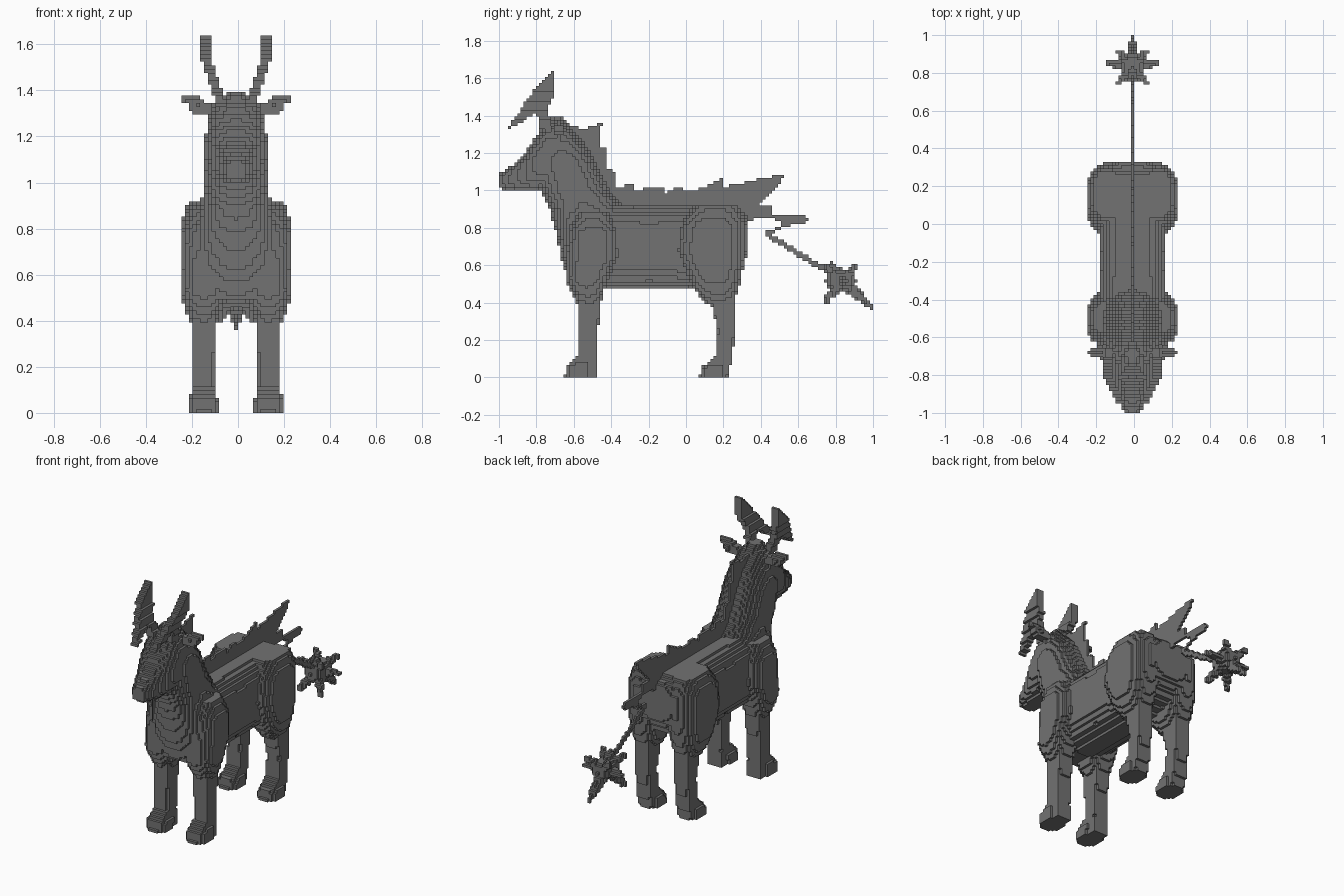
import bpy
from math import ceil, floor
from mathutils import Vector

default_cube = bpy.data.objects.get("Cube")
if default_cube:
    bpy.data.objects.remove(default_cube)

CELL = 2 / 122          # edge length of one block
parts = {}              # part name -> set of block indices
occupied = set()        # every block used so far

grey = bpy.data.materials.new("plain grey")
grey.use_nodes = True
grey.diffuse_color = (0.17, 0.17, 0.17, 1)
grey.node_tree.nodes["Principled BSDF"].inputs["Base Color"].default_value = grey.diffuse_color


def fill(name, low, high, inside):
    """Add every free block inside a shape; x = 0 is the middle block layer."""
    cells = parts.setdefault(name, set())
    ranges = [range(floor(a / CELL) - 1, ceil(b / CELL) + 1) for a, b in zip(low, high)]
    for i in ranges[0]:
        for j in ranges[1]:
            for k in ranges[2]:
                if k < 0 or (i, j, k) in occupied:
                    continue
                if inside(i * CELL, (j + 0.5) * CELL, (k + 0.5) * CELL):
                    cells.add((i, j, k))
                    occupied.add((i, j, k))


def loft(name, axis, stations, power=2.4, offset=0.0):
    """Rounded sections along y or z; stations hold position, low, high, half width in hundredths."""
    rows = [[value / 100 for value in row] for row in stations]

    def inside(x, y, z):
        along, across = (y, z) if axis == "y" else (z, y)
        for a, b in zip(rows, rows[1:]):
            if a[0] <= along < b[0]:
                t = (along - a[0]) / (b[0] - a[0])
                low, high, half = [p + (q - p) * t for p, q in zip(a[1:], b[1:])]
                u = abs(x - offset) / half
                v = abs(2 * across - low - high) / (high - low)
                return u ** power + v ** power <= 1
        return False

    width = max(row[3] for row in rows)
    along = (rows[0][0], rows[-1][0])
    across = (min(row[1] for row in rows), max(row[2] for row in rows))
    y, z = (along, across) if axis == "y" else (across, along)
    fill(name, (offset - width, y[0], z[0]), (offset + width, y[1], z[1]), inside)


def plate(name, outline, centre=lambda z: 0.0, half=CELL / 2):
    """Thin upright plate with a side outline in hundredths; its x centre may vary with height."""
    points = [(y / 100, z / 100) for y, z in outline]

    def inside(x, y, z):
        if abs(x - centre(z)) > half:
            return False
        hit = False
        for (ya, za), (yb, zb) in zip(points, points[1:] + points[:1]):
            if (za > z) != (zb > z) and y < ya + (yb - ya) * (z - za) / (zb - za):
                hit = not hit
        return hit

    ys, zs = zip(*points)
    fill(name, (-0.25, min(ys), min(zs)), (0.25, max(ys), max(zs)), inside)


def spike(name, start, end, thick, thin):
    """Round tapering rod between two points."""
    a, b = Vector(start), Vector(end)
    axis = b - a

    def inside(x, y, z):
        p = Vector((x, y, z))
        t = min(1, max(0, (p - a).dot(axis) / axis.length_squared))
        return (p - a - axis * t).length <= thick + (thin - thick) * t

    fill(name, [min(p, q) - thick for p, q in zip(a, b)],
         [max(p, q) + thick for p, q in zip(a, b)], inside)


# Body, neck and head
loft("torso", "y", [(-65, 60, 84, 12), (-58, 50, 92, 17), (-45, 48, 93, 18), (-20, 48, 92, 17.5),
                    (0, 48, 92, 18), (10, 49, 92.5, 20), (25, 54, 92, 19), (33, 66, 86, 11)], 3)
loft("neck", "z", [(50, -63, -45, 13), (65, -67, -40, 18), (80, -70, -38, 18), (90, -73, -33, 15),
                   (100, -78, -41, 14.2), (115, -82, -48, 14), (125, -82, -54, 12.5),
                   (133, -78, -61, 8.5), (139, -73, -66, 3)])
loft("head", "y", [(-100, 101, 109, 4), (-95, 100, 112, 6.5), (-88, 100, 117, 9),
                   (-82, 100, 126, 11.5), (-75, 101, 135, 12.5), (-68, 106, 137, 12),
                   (-60, 112, 131, 10)], 2.8)

for label, side in (("left", 1), ("right", -1)):
    # Front leg with shoulder
    loft(label + "_shoulder", "z", [(38, -57, -46, 5), (45, -61, -44, 8), (52, -64, -42, 10),
                                    (65, -64, -36, 10), (78, -62, -37, 10), (89, -58, -42, 6)],
         2.5, side * 0.14)
    loft(label + "_front_leg", "z", [(0, -57, -47, 5), (10, -57, -48, 5), (25, -57, -47, 5),
                                     (42, -58, -45, 5.4)], 5, side * 0.14)
    loft(label + "_front_hoof", "z", [(0, -65, -51, 6), (6, -64, -50, 6), (12, -58, -48, 5)],
         4, side * 0.14)
    # Hind leg with haunch
    loft(label + "_haunch", "z", [(39, 11, 25, 5), (46, 5, 28, 8), (55, 0, 30, 10),
                                  (68, -5, 32, 10.5), (82, -3, 32, 10), (92, 4, 28, 7)],
         2.5, side * 0.14)
    loft(label + "_hind_leg", "z", [(0, 12, 22, 5), (10, 16, 25, 5), (25, 17, 26, 5),
                                    (42, 13, 26, 5.4)], 5, side * 0.14)
    loft(label + "_hind_hoof", "z", [(0, 7, 22, 6), (5, 8, 23, 6), (11, 15, 25, 5)],
         4, side * 0.14)
    # Leaf shaped horn, leaning outwards
    plate(label + "_horn", [(-95, 133), (-92, 139), (-88, 143), (-85, 149), (-71, 165),
                            (-71, 150), (-74, 143), (-71, 133), (-78, 133), (-80, 141), (-89, 136)],
          lambda z, s=side: s * min(0.13, 0.07 + 0.33 * (z - 1.35)), 0.022)
    # Thin ear pointing sideways
    spike(label + "_ear", (side * 0.09, -0.68, 1.31), (side * 0.17, -0.68, 1.33), 0.025, 0.035)
    spike(label + "_ear", (side * 0.17, -0.68, 1.345), (side * 0.22, -0.68, 1.36), 0.028, 0.018)

# Jagged mane down the neck and along the back
plate("mane", [(-70, 130), (-70, 140), (-66, 137), (-63, 134), (-59, 135), (-57, 132), (-52, 134),
               (-45, 136), (-46, 123), (-42, 122), (-42, 112), (-37, 110), (-37, 102), (-28, 103),
               (-27, 100), (-19, 102), (-12, 102), (-11, 99), (-4, 102), (3, 99), (10, 102),
               (19, 106), (20, 102), (28, 103), (30, 80), (-50, 80)])
# Ragged tail root, thin tail and spiky tuft
plate("tail_root", [(27, 103), (42, 107), (52, 108), (51, 104), (38, 91), (46, 92), (46, 87),
                    (66, 86), (65, 83), (57, 82), (46, 77), (47, 74), (42, 76), (43, 78),
                    (53, 82), (46, 85), (30, 84)])
spike("tail", (0, 0.45, 0.755), (0, 0.8, 0.54), 0.014, 0.014)

hub = (0, 0.83, 0.52)
spike("tail_tuft", (0, 0.81, 0.52), (0, 0.85, 0.52), 0.065, 0.06)
spike("tail_tuft", hub, (0, 0.99, 0.375), 0.045, 0.012)
spike("tail_tuft", hub, (0, 0.78, 0.6), 0.04, 0.02)
for side in (1, -1):
    spike("tail_tuft", hub, (side * 0.13, 0.85, 0.52), 0.035, 0.014)
    for y, z in ((0.91, 0.59), (0.75, 0.41), (0.75, 0.59)):
        spike("tail_tuft", hub, (side * 0.07, y, z), 0.035, 0.016)

# Corners of each block face, wound outwards
DIRECTIONS = []
for axis in range(3):
    for step in (0, 1):
        ring = []
        for u, v in ((0, 0), (1, 0), (1, 1), (0, 1)):
            corner = [0, 0, 0]
            corner[axis], corner[(axis + 1) % 3], corner[(axis + 2) % 3] = step, u, v
            ring.append(corner)
        move = [0, 0, 0]
        move[axis] = 2 * step - 1
        DIRECTIONS.append((move, ring if step else ring[::-1]))

# Turn the blocks of each part into a mesh of exposed faces
for name, cells in parts.items():
    index, verts, faces = {}, [], []
    for cell in sorted(cells):
        for move, ring in DIRECTIONS:
            if tuple(c + m for c, m in zip(cell, move)) in occupied:
                continue
            face = []
            for corner in ring:
                key = tuple(c + d for c, d in zip(cell, corner))
                if key not in index:
                    index[key] = len(verts)
                    verts.append(((key[0] - 1) * CELL, key[1] * CELL, key[2] * CELL))
                face.append(index[key])
            faces.append(face)
    mesh = bpy.data.meshes.new(name)
    mesh.from_pydata(verts, [], faces)
    mesh.materials.append(grey)
    bpy.context.collection.objects.link(bpy.data.objects.new(name, mesh))
